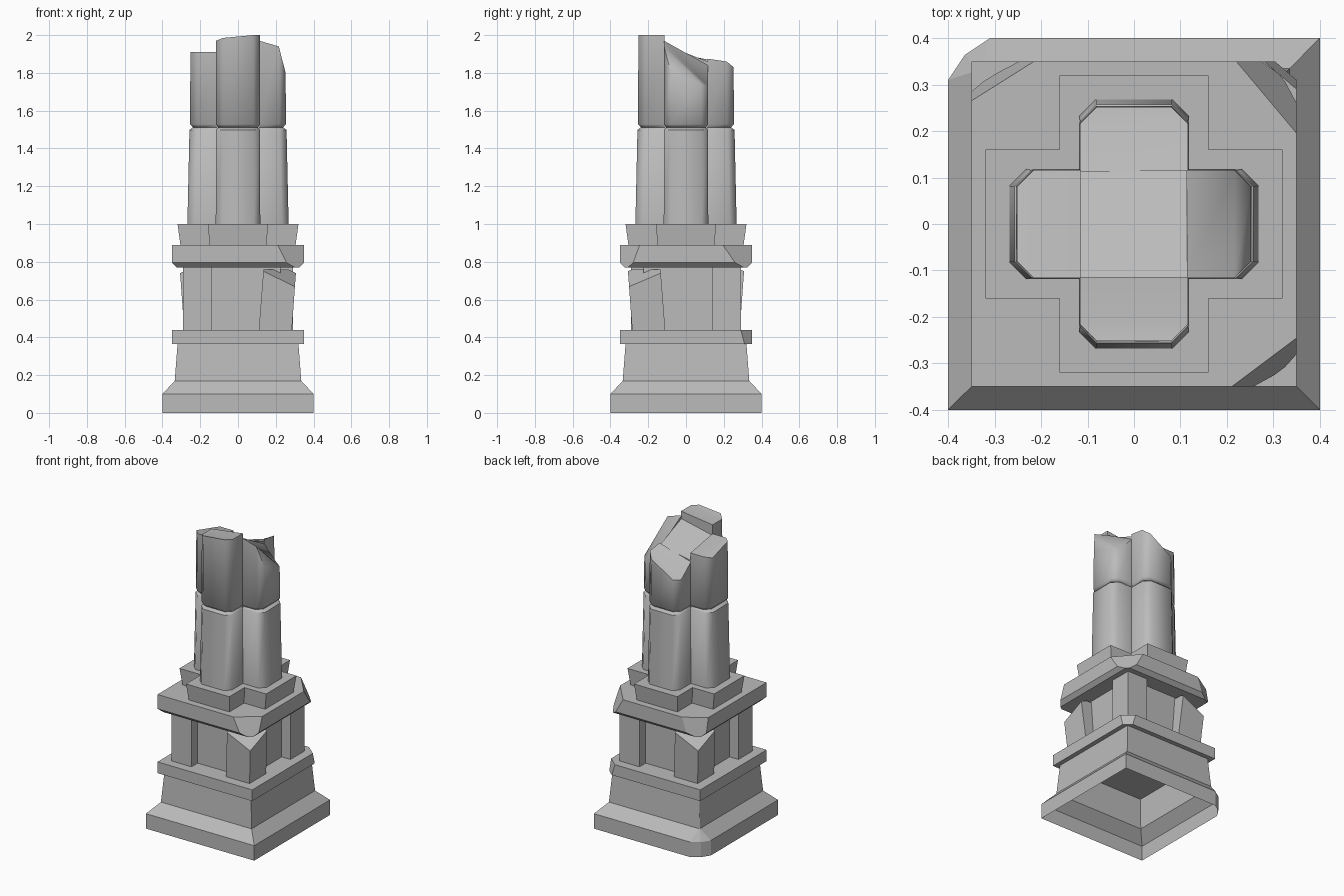
import bpy, bmesh, math
from mathutils import Vector

cube = bpy.data.objects.get("Cube")
if cube:
    bpy.data.objects.remove(cube, do_unlink=True)

stone = bpy.data.materials.new("grey_stone")
stone.use_nodes = True
stone.diffuse_color = (0.5, 0.5, 0.5, 1)
bsdf = next(n for n in stone.node_tree.nodes if n.type == 'BSDF_PRINCIPLED')
bsdf.inputs["Base Color"].default_value = stone.diffuse_color
bsdf.inputs["Roughness"].default_value = 0.9


def loft(name, rings, bottom=True, top=None, chips=(), smooth=False):
    """Skin rings of 3D points; chips are planes (three points) that break off outer corners."""
    bm = bmesh.new()
    loops = [[bm.verts.new(p) for p in ring] for ring in rings]
    n = len(loops[0])
    for a, b in zip(loops, loops[1:]):
        for i in range(n):
            j = (i + 1) % n
            bm.faces.new((a[i], a[j], b[j], b[i]))
    if bottom:
        bm.faces.new(loops[0][::-1])
    for idx in top or [range(n)]:
        bm.faces.new([loops[-1][i] for i in idx])
    for p, q, r in chips:
        p, q, r = Vector(p), Vector(q), Vector(r)
        no = (q - p).cross(r - p)
        if no.dot(Vector((p.x + q.x, p.y + q.y, 0))) < 0:
            no.negate()
        cut = bmesh.ops.bisect_plane(bm, geom=bm.verts[:] + bm.edges[:] + bm.faces[:],
                                     plane_co=p, plane_no=no, clear_outer=True)
        edges = [e for e in cut["geom_cut"] if isinstance(e, bmesh.types.BMEdge)]
        bmesh.ops.holes_fill(bm, edges=edges, sides=0)
    bmesh.ops.recalc_face_normals(bm, faces=bm.faces[:])
    mesh = bpy.data.meshes.new(name)
    bm.to_mesh(mesh)
    bm.free()
    mesh.materials.append(stone)
    obj = bpy.data.objects.new(name, mesh)
    bpy.context.collection.objects.link(obj)
    if smooth:
        bpy.ops.object.select_all(action='DESELECT')
        obj.select_set(True)
        bpy.context.view_layer.objects.active = obj
        bpy.ops.object.shade_smooth_by_angle(angle=math.radians(48))
    return obj


def rect(x0, x1, y0, y1, z):
    return [(x0, y0, z), (x1, y0, z), (x1, y1, z), (x0, y1, z)]


def square(h, z):
    return rect(-h, h, -h, h, z)


def broken_square(h, z, c):
    """Square ring whose back corner on the -x side is broken away by c."""
    m = c * 0.4
    return [(-h, -h, z), (h, -h, z), (h, h, z),
            (-h + c, h, z), (-h + m, h - m, z), (-h, h - c, z)]


def cross(a, w, z):
    pts = []
    for k in range(4):
        s, c = (0, 1, 0, -1)[k], (1, 0, -1, 0)[k]
        for u, v in ((w, -w), (a, -w), (a, w)):
            pts.append((u * c - v * s, u * s + v * c, z))
    return pts


# Hollow stepped plinth and the slab above it
loft("plinth", [broken_square(0.4, 0, 0.09), broken_square(0.4, 0.1, 0.09),
                broken_square(0.335, 0.17, 0.004), broken_square(0.32, 0.365, 0.004)],
     bottom=False)
loft("plinth_slab", [square(0.35, 0.365), square(0.35, 0.44)],
     chips=[((0.28, 0.35, 0.44), (0.35, 0.29, 0.44), (0.35, 0.31, 0.365))])

# Pedestal core with two whole and two broken corner posts
loft("pedestal_core", [square(0.225, 0.44), square(0.225, 0.78)])
for name, s in (("front_right_side", -1), ("back_left_side", 1)):
    ring = lambda z: rect(*sorted((s * 0.14, s * 0.29)), *sorted((s * 0.14, s * 0.29)), z)
    loft("whole_post_" + name, [ring(0.44), ring(0.78)])
for name, s in (("front_left_side", 1), ("back_right_side", -1)):
    ring = lambda a, b, z: rect(*sorted((s * a, s * b)), *sorted((-s * a, -s * b)), z)
    loft("broken_post_" + name, [ring(0.11, 0.285, 0.44), ring(0.135, 0.308, 0.76)],
         chips=[((s * 0.14, -s * 0.3, 0.75), (s * 0.3, -s * 0.3, 0.67),
                 (s * 0.3, -s * 0.14, 0.74))])

# Cap slab with three chipped corners
loft("cap_slab", [square(0.325, 0.77), square(0.35, 0.795), square(0.35, 0.89)],
     chips=[((0.21, -0.35, 0.89), (0.35, -0.245, 0.89), (0.35, -0.28, 0.795)),
            ((0.22, 0.35, 0.89), (0.35, 0.195, 0.89), (0.35, 0.26, 0.795)),
            ((-0.215, 0.35, 0.89), (-0.35, 0.265, 0.89), (-0.35, 0.285, 0.795))])
loft("column_footing", [cross(0.305, 0.15, 0.89), cross(0.32, 0.16, 1.0)])


# Clustered column: four lobes round a square core, in two drums
def lobe_ring(angle, length, width, heights):
    c, s = round(math.cos(angle)), round(math.sin(angle))
    bevel = 0.036
    (a0, a1), (b0, b1), (c0, c1) = heights
    pts = [(0.114, -width, a0), (length - bevel, -width, b0), (length, bevel - width, c0),
           (length, width - bevel, c1), (length - bevel, width, b1), (0.114, width, a1)]
    return [(u * c - v * s, u * s + v * c, z) for u, v, z in pts]


def level(z):
    return [(z, z)] * 3


broken_tops = {
    "front": (-90, [(1.97, 2.0), (1.97, 2.0), (1.985, 2.0)]),
    "left": (0, [(1.97, 1.84), (1.94, 1.73), (1.80, 1.74)]),
    "back": (90, [(1.875, 1.81), (1.86, 1.73), (1.83, 1.73)]),
    "right": (180, [(1.87, 1.91), (1.87, 1.91), (1.86, 1.91)]),
}
top_faces = [(0, 1, 4, 5), (1, 2, 3, 4)]
for side, (deg, heights) in broken_tops.items():
    a = math.radians(deg)
    loft(side + "_lower_lobe", [lobe_ring(a, 0.268, 0.118, level(1.0)),
                                lobe_ring(a, 0.257, 0.116, level(1.498)),
                                lobe_ring(a, 0.243, 0.106, level(1.51))],
         top=top_faces, smooth=True)
    loft(side + "_upper_lobe", [lobe_ring(a, 0.236, 0.104, level(1.51)),
                                lobe_ring(a, 0.254, 0.117, level(1.528)),
                                lobe_ring(a, 0.252, 0.116, heights)],
         top=top_faces, smooth=True)
broken_core = [(x, y, z) for (x, y, _), z in zip(square(0.114, 0), (1.90, 1.95, 1.86, 1.82))]
loft("column_core", [square(0.114, 1.0), broken_core])
